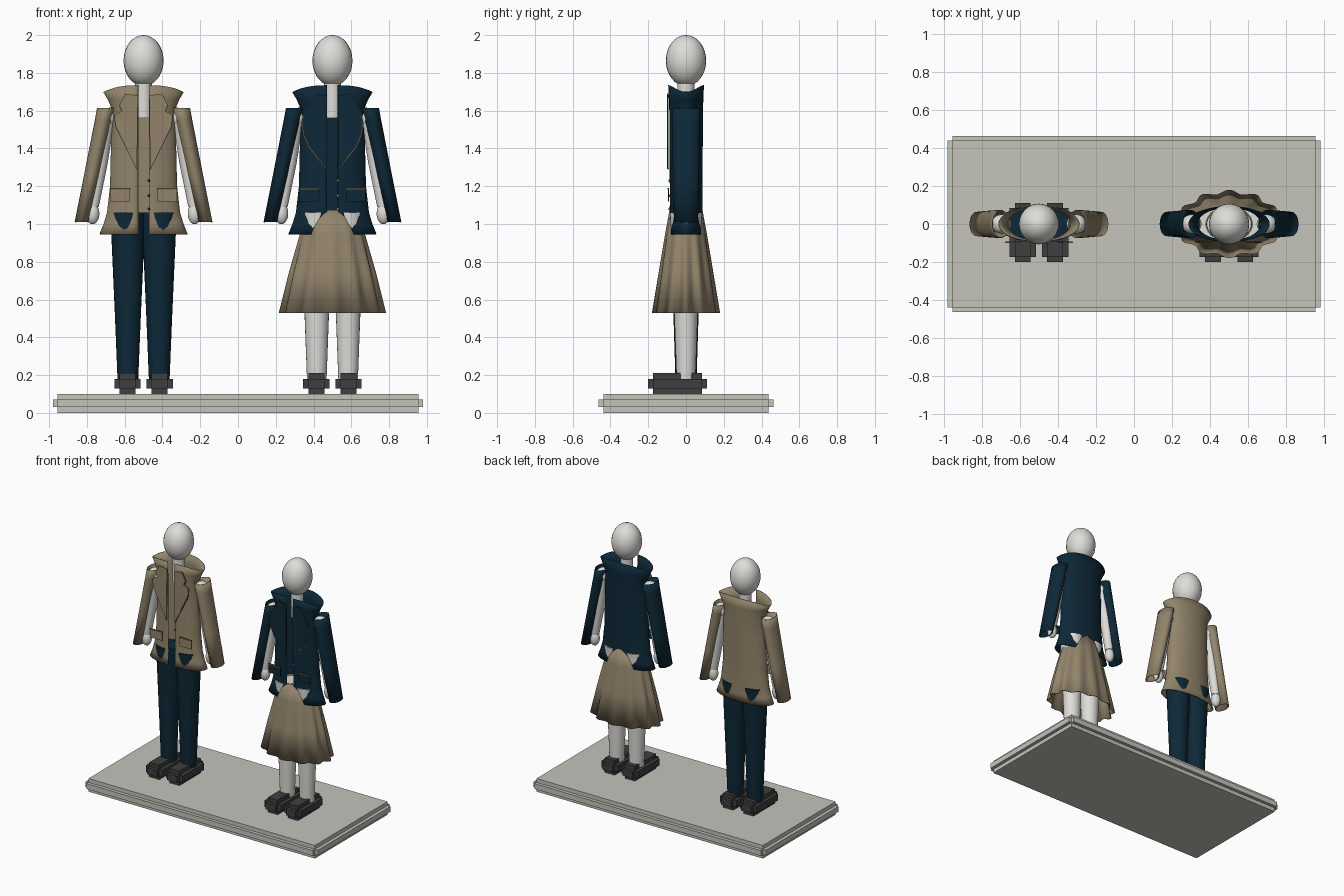
import bpy, bmesh, math
from mathutils import Vector

if "Cube" in bpy.data.objects:
    bpy.data.objects.remove(bpy.data.objects["Cube"])


def mat(name, r, g, b):
    lin = [((c / 255 + 0.055) / 1.055) ** 2.4 for c in (r, g, b)]
    m = bpy.data.materials.new(name)
    m.diffuse_color = (*lin, 1)
    m.use_nodes = True
    m.node_tree.nodes["Principled BSDF"].inputs["Base Color"].default_value = m.diffuse_color
    return m


WHITE = mat("mannequin white", 222, 221, 216)
STONE = mat("base grey", 197, 195, 187)
TAN = mat("tan cloth", 146, 132, 107)
NAVY = mat("navy cloth", 13, 40, 55)
BLACK = mat("shoe black", 62, 62, 63)
BROWN = mat("brown trim", 112, 92, 62)


def finish(bm, name, m, smooth=True):
    bmesh.ops.recalc_face_normals(bm, faces=bm.faces)
    me = bpy.data.meshes.new(name)
    bm.to_mesh(me)
    bm.free()
    ob = bpy.data.objects.new(name, me)
    bpy.context.collection.objects.link(ob)
    me.materials.append(m)
    if smooth:
        bpy.ops.object.select_all(action='DESELECT')
        ob.select_set(True)
        bpy.context.view_layer.objects.active = ob
        bpy.ops.object.shade_smooth_by_angle(angle=math.radians(40))
    return ob


def skin(name, rings, m, closed=True, caps=True, thick=0):
    # surface through a list of point rings
    bm = bmesh.new()
    vs = [[bm.verts.new(p) for p in r] for r in rings]
    n = len(rings[0])
    for a, b in zip(vs, vs[1:]):
        for i in range(n if closed else n - 1):
            j = (i + 1) % n
            bm.faces.new((a[i], a[j], b[j], b[i]))
    if caps:
        bm.faces.new(vs[0])
        bm.faces.new(vs[-1])
    ob = finish(bm, name, m)
    if thick:
        s = ob.modifiers.new("cloth", 'SOLIDIFY')
        s.thickness = thick
        s.offset = -1
    return ob


def ring(c, rx, ry, n=24):
    return [(c[0] + rx * math.cos(2 * math.pi * i / n),
             c[1] + ry * math.sin(2 * math.pi * i / n), c[2]) for i in range(n)]


def ball(name, c, r, m):
    bm = bmesh.new()
    bmesh.ops.create_uvsphere(bm, u_segments=24, v_segments=16, radius=1)
    for v in bm.verts:
        v.co = Vector([c[k] + v.co[k] * r[k] for k in range(3)])
    finish(bm, name, m)


def stepped_block(name, lo, hi, step, m):
    # three crossing boxes, each reaching the full size along one axis
    bm = bmesh.new()
    for axis in range(3):
        a = [lo[k] + (0 if k == axis else step[k]) for k in range(3)]
        b = [hi[k] - (0 if k == axis else step[k]) for k in range(3)]
        res = bmesh.ops.create_cube(bm, size=1)
        for v in res["verts"]:
            v.co = Vector([(a[k] + b[k]) / 2 + v.co[k] * (b[k] - a[k]) for k in range(3)])
    finish(bm, name, m, False)


def plate(name, pts, y, m, cx, s, thick=0.004):
    # thin flat cloth piece facing the front
    bm = bmesh.new()
    f = bm.faces.new([bm.verts.new((cx + s * x, y, z)) for x, z in pts])
    ext = bmesh.ops.extrude_face_region(bm, geom=[f])
    for e in ext["geom"]:
        if isinstance(e, bmesh.types.BMVert):
            e.co.y += thick
    finish(bm, name, m, False)


def jacket(cx, m):
    # flared shell, open in a narrow slit at the front
    prof = [(0.945, .23, .086), (1.0, .208, .084), (1.06, .19, .083), (1.2, .174, .083),
            (1.45, .168, .085), (1.61, .165, .086), (1.66, .186, .088), (1.735, .21, .091)]
    rings = []
    for z, rx, ry in prof:
        t0 = math.asin(0.028 / rx)
        r = []
        for i in range(41):
            t = t0 + (2 * math.pi - 2 * t0) * i / 40
            dz = 0.035 * abs(math.sin(t)) ** 3 if z > 1.7 else 0
            r.append((cx + rx * math.sin(t), -ry * math.cos(t), z - dz))
        rings.append(r)
    skin("jacket", rings, m, closed=False, caps=False, thick=0.004)


NOTCHED = [(.03, 1.68), (.095, 1.69), (.125, 1.63), (.11, 1.6), (.15, 1.58), (.145, 1.52), (.035, 1.29)]
SHAWL = [(.03, 1.68), (.087, 1.69), (.125, 1.63), (.152, 1.58), (.16, 1.53), (.15, 1.47),
         (.124, 1.41), (.08, 1.355), (.03, 1.29)]


def figure(cx, coat, lapel, button):
    # mannequin head and neck
    ball("head", (cx, 0, 1.865), (.106, .107, .135), WHITE)
    skin("neck", [ring((cx, 0, z), .045, .045) for z in (1.56, 1.78)], WHITE)
    jacket(cx, coat)
    for s in (-1, 1):
        # arm, shoulder and hand
        ball("shoulder", (cx + s * .197, 0, 1.56), (.052, .05, .05), WHITE)
        skin("arm", [ring((cx + s * .197, 0, 1.56), .045, .045),
                     ring((cx + s * .23, 0, 1.32), .04, .04),
                     ring((cx + s * .268, 0, 1.09), .031, .031)], WHITE)
        ball("hand", (cx + s * .27, 0, 1.055), (.036, .034, .056), WHITE)
        # sleeve, an open tube on the outer side of the arm
        skin("sleeve", [ring((cx + s * .2, 0, 1.615), .046, .074),
                        ring((cx + s * .212, 0, 1.55), .046, .074),
                        ring((cx + s * .275, 0, 1.25), .042, .069),
                        ring((cx + s * .328, 0, 1.01), .037, .064)], coat, caps=False, thick=0.004)
        # lapel with trim edge
        plate("lapel", lapel, -.1, coat, cx, s)
        edge = [(x + .005 if x > .04 else x, z - .004) for x, z in lapel]
        plate("lapel_trim", edge, -.096, BROWN, cx, s)
        # pocket with trim strip
        plate("pocket", [(.073, 1.12), (.176, 1.12), (.176, 1.19), (.073, 1.19)], -.095, coat, cx, s)
        plate("pocket_trim", [(.07, 1.182), (.178, 1.182), (.178, 1.19), (.07, 1.19)], -.099, BROWN, cx, s)
        # shoe
        x = cx + s * .085
        stepped_block("shoe", (x - .07, -.2, .1), (x + .07, .11, .21), (.028, .026, .03), BLACK)
    # buttons
    for z in (1.08, 1.15, 1.23):
        ball("button", (cx + .028, -.088, z), (.007, .005, .007), button)


def leg(name, cx, s, m, prof):
    skin(name, [ring((cx + s * .083, 0, z), rx, ry) for z, rx, ry in prof], m)


# base
stepped_block("base", (-.98, -.463, 0), (.98, .463, .1), (.025, .025, .03), STONE)

# left figure: tan jacket, navy trousers
figure(-.5, TAN, NOTCHED, NAVY)
for s in (-1, 1):
    leg("trouser_leg", -.5, s, NAVY,
        [(.18, .055, .056), (.5, .068, .066), (.95, .088, .08), (1.06, .094, .088)])

# right figure: navy jacket, tan skirt, bare legs
figure(.5, NAVY, SHAWL, TAN)
for s in (-1, 1):
    leg("leg", .5, s, WHITE,
        [(.18, .052, .05), (.53, .065, .063), (.95, .082, .079), (1.06, .086, .086)])

# pleated skirt
rings = []
for z, rx, ry, w in [(1.075, .12, .087, 0), (.95, .168, .108, .02), (.75, .22, .138, .04), (.53, .268, .17, .06)]:
    r = []
    for i in range(96):
        t = 2 * math.pi * i / 96
        k = 1 + w * math.cos(12 * t)
        r.append((.5 + rx * k * math.cos(t), ry * k * math.sin(t), z))
    rings.append(r)
skin("skirt", rings, TAN, caps=False, thick=0.004)
